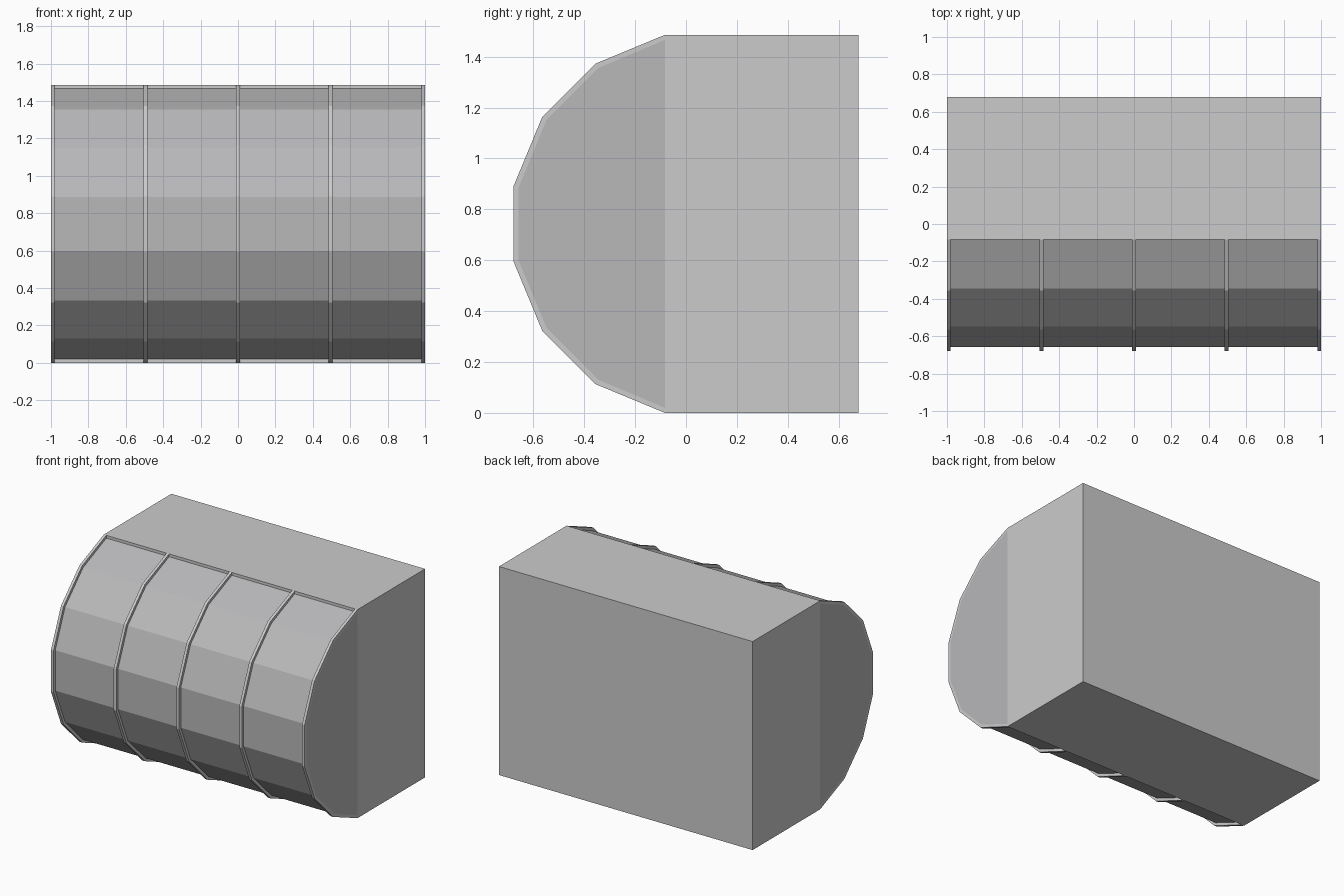
import bpy, bmesh, math

if "Cube" in bpy.data.objects:
    bpy.data.objects.remove(bpy.data.objects["Cube"])

HALF_DEPTH = 0.678
APOTHEM = 0.743            # half the height of the 16-sided arc
CY, CZ = -HALF_DEPTH + APOTHEM, APOTHEM
RIM = 0.02


def arc(apothem):
    """Front half of a 16-sided polygon as (y, z), top to bottom."""
    r = apothem / math.cos(math.radians(11.25))
    angles = [math.radians(78.75 - 22.5 * i) for i in range(8)]
    return [(CY - r * math.cos(a), CZ + r * math.sin(a)) for a in angles]


def extrude_profile(name, profile, x0, x1, material=None):
    """Solid prism of a (y, z) profile between two x positions."""
    bm = bmesh.new()
    face = bm.faces.new([bm.verts.new((x0, y, z)) for y, z in profile])
    result = bmesh.ops.extrude_face_region(bm, geom=[face])
    moved = [v for v in result["geom"] if isinstance(v, bmesh.types.BMVert)]
    bmesh.ops.translate(bm, verts=moved, vec=(x1 - x0, 0, 0))
    bmesh.ops.recalc_face_normals(bm, faces=bm.faces)
    mesh = bpy.data.meshes.new(name)
    bm.to_mesh(mesh)
    bm.free()
    obj = bpy.data.objects.new(name, mesh)
    bpy.context.collection.objects.link(obj)
    if material:
        mesh.materials.append(material)
    return obj


outer = arc(APOTHEM)
inner = arc(APOTHEM - RIM)
front_y = outer[0][0]
# Both arcs end flush on the front of the box
inner[0] = (front_y, inner[0][1])
inner[-1] = (front_y, inner[-1][1])

glass = bpy.data.materials.new("glass_grey")
glass.diffuse_color = (0.48, 0.48, 0.49, 1)
glass.use_nodes = True
glass.node_tree.nodes["Principled BSDF"].inputs["Base Color"].default_value = glass.diffuse_color

# Rear box
extrude_profile("box_body", [(front_y, 0), (HALF_DEPTH, 0),
                             (HALF_DEPTH, 2 * CZ), (front_y, 2 * CZ)], -1, 1)

# Faceted curved front with flat ends
extrude_profile("curved_panels", inner, -1, 1, glass)

# Five raised ribs following the curve
for i in range(5):
    x = -0.99 + 0.495 * i
    extrude_profile(f"rib_{i + 1}", outer + inner[::-1], x - 0.01, x + 0.01)
